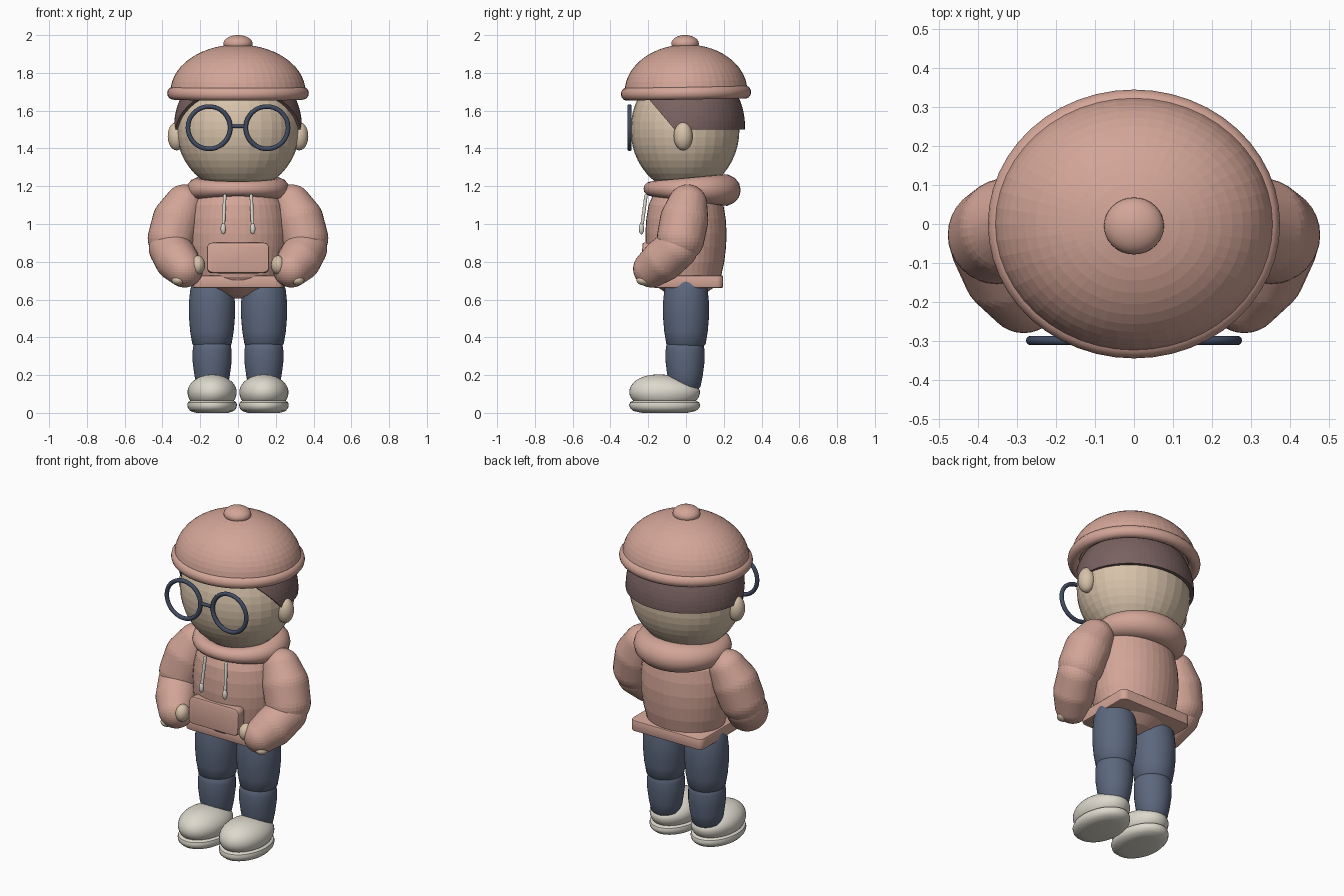
import bpy, bmesh, math
from mathutils import Matrix, Vector

if "Cube" in bpy.data.objects:
    bpy.data.objects.remove(bpy.data.objects["Cube"])


def material(name, rgb):
    m = bpy.data.materials.new(name)
    m.diffuse_color = (*rgb, 1)
    m.use_nodes = True
    m.node_tree.nodes["Principled BSDF"].inputs["Base Color"].default_value = m.diffuse_color
    return m


PINK = material("dusty_pink", (0.65, 0.375, 0.31))
SKIN = material("skin", (0.68, 0.54, 0.40))
DENIM = material("denim_blue", (0.107, 0.136, 0.205))
NAVY = material("dark_navy", (0.053, 0.072, 0.122))
BROWN = material("hair_brown", (0.19, 0.122, 0.118))
WHITE = material("off_white", (0.72, 0.69, 0.61))


def finish(name, bm, mat, angle=40, mirror=False):
    bmesh.ops.recalc_face_normals(bm, faces=bm.faces)
    me = bpy.data.meshes.new(name)
    bm.to_mesh(me)
    bm.free()
    me.materials.append(mat)
    ob = bpy.data.objects.new(name, me)
    bpy.context.collection.objects.link(ob)
    if angle:
        bpy.ops.object.select_all(action='DESELECT')
        ob.select_set(True)
        bpy.context.view_layer.objects.active = ob
        bpy.ops.object.shade_smooth_by_angle(angle=math.radians(angle))
    if mirror:
        ob.modifiers.new("mirror", 'MIRROR').use_axis = (True, False, False)
    return ob


def add_ball(bm, loc, size, u=32, v=20):
    mat = Matrix.Translation(loc) @ Matrix.Diagonal((*size, 1))
    return bmesh.ops.create_uvsphere(bm, u_segments=u, v_segments=v, radius=1, matrix=mat)


def ball(name, loc, size, mat, angle=40, mirror=False, u=32, v=20):
    bm = bmesh.new()
    add_ball(bm, loc, size, u, v)
    return finish(name, bm, mat, angle, mirror)


def limb(name, spheres, mat):
    """Rounded limb wrapped around a few spheres (x, y, z, radius), on both sides."""
    bm = bmesh.new()
    for x, y, z, r in spheres:
        add_ball(bm, (x, y, z), (r, r, r))
    res = bmesh.ops.convex_hull(bm, input=bm.verts)
    junk = {e for e in res["geom_interior"] + res["geom_unused"]
            if isinstance(e, bmesh.types.BMVert)}
    bmesh.ops.delete(bm, geom=list(junk), context='VERTS')
    return finish(name, bm, mat, 40, True)


def grid_faces(bm, rows, wrap):
    n = len(rows)
    for i in range(n if wrap else n - 1):
        a, b = rows[i], rows[(i + 1) % n]
        for j in range(len(a)):
            k = (j + 1) % len(a)
            bm.faces.new((a[j], a[k], b[k], b[j]))


def lathe(name, profile, mat, loc=(0, 0, 0), sx=1, seg=40, angle=40, mirror=False, tilt=0):
    """Turned shape with capped ends from (radius, height) points."""
    bm = bmesh.new()
    rows = [[bm.verts.new((r * sx * math.cos(t * math.tau / seg),
                           r * math.sin(t * math.tau / seg), z)) for t in range(seg)]
            for r, z in profile]
    grid_faces(bm, rows, False)
    bm.faces.new(rows[0])
    bm.faces.new(rows[-1])
    bm.transform(Matrix.Translation(loc) @ Matrix.Rotation(tilt, 4, 'X'))
    return finish(name, bm, mat, angle, mirror)


def ring(name, rx, ry, tube, mat, loc, tilt=0, seg=48, sides=14, mirror=False):
    """Oval ring; tube(angle) gives its half width and half height."""
    bm = bmesh.new()
    rows = []
    for i in range(seg):
        a = i * math.tau / seg
        w, h = tube(a)
        rows.append([])
        for j in range(sides):
            b = j * math.tau / sides
            o = w * math.cos(b)
            rows[-1].append(bm.verts.new(((rx + o) * math.cos(a), (ry + o) * math.sin(a),
                                          h * math.sin(b))))
    grid_faces(bm, rows, True)
    bm.transform(Matrix.Translation(loc) @ Matrix.Rotation(tilt, 4, 'X'))
    return finish(name, bm, mat, 40, mirror)


def rounded_box(name, loc, size, radius, mat, axis, tilt=0, edge=0.008):
    """Box with corners along one axis rounded, then all rims softened."""
    bm = bmesh.new()
    bmesh.ops.create_cube(bm, size=1, matrix=Matrix.Diagonal((*size, 1)))
    es = [e for e in bm.edges
          if abs((e.verts[0].co - e.verts[1].co).normalized()[axis]) > 0.9]
    bmesh.ops.bevel(bm, geom=es, offset=radius, segments=5, profile=0.5, affect='EDGES')
    rim = [e for e in bm.edges if e.calc_face_angle(0) > 1.2]
    bmesh.ops.bevel(bm, geom=rim, offset=edge, segments=2, profile=0.5, affect='EDGES')
    bm.transform(Matrix.Translation(loc) @ Matrix.Rotation(tilt, 4, 'X'))
    return finish(name, bm, mat)


def rod(name, a, b, r, mat, mirror=False):
    a, b = Vector(a), Vector(b)
    bm = bmesh.new()
    m = Matrix.Translation((a + b) / 2) @ (b - a).to_track_quat('Z', 'Y').to_matrix().to_4x4()
    bmesh.ops.create_cone(bm, cap_ends=True, segments=12, radius1=r, radius2=r,
                          depth=(b - a).length, matrix=m)
    return finish(name, bm, mat, 40, mirror)


# Head and ears
ball("head", (0, -0.005, 1.5), (0.325, 0.288, 0.33), SKIN, angle=0, v=24)
ball("ear", (0.325, -0.015, 1.465), (0.047, 0.05, 0.075), SKIN, mirror=True)

# Hair shell: keeps the back and sides, open over the face
bm = bmesh.new()
add_ball(bm, (0, 0, 1.52), (0.338, 0.312, 0.335), 64, 40)
for co, no in (((0, 0, 1.5), (0, 0, -1)), ((0, 0, 1.72), (0, 0, 1)),
               ((0, -0.06, 1.5), (0, -1, -0.85))):
    bmesh.ops.bisect_plane(bm, geom=bm.verts[:] + bm.edges[:] + bm.faces[:],
                           plane_co=co, plane_no=no, clear_outer=True)
hair = finish("hair", bm, BROWN, 0)
solid = hair.modifiers.new("thickness", 'SOLIDIFY')
solid.thickness, solid.offset = 0.02, -1

# Cap: dome, rolled brim and top button
tilt = math.radians(1)
dome = [(0.30, 1.685 - 1.7)] + [(0.325 * math.cos(t * math.pi / 28), 0.25 * math.sin(t * math.pi / 28))
                               for t in range(14)] + [(0.004, 0.25)]
lathe("cap_dome", dome, PINK, (0, 0, 1.7), sx=1.1, seg=48, angle=0, tilt=tilt)
ring("cap_brim", 0.342, 0.312, lambda a: (0.033, 0.035), PINK, (0, 0, 1.693), tilt)
ball("cap_button", (0, -0.005, 1.955), (0.077, 0.073, 0.045), PINK)

# Round glasses
for s in (-1, 1):
    ring("glasses_rim", 0.112, 0.112, lambda a: (0.012, 0.012), NAVY,
         (s * 0.153, -0.299, 1.51), math.pi / 2)
rod("glasses_bridge", (-0.045, -0.299, 1.517), (0.045, -0.299, 1.517), 0.009, NAVY)

# Hoodie body, hem, hood and pocket
body = [(0.03, 0.605), (0.09, 0.625), (0.15, 0.665), (0.185, 0.72), (0.203, 0.8), (0.212, 0.88),
        (0.215, 0.95), (0.21, 1.03), (0.198, 1.1), (0.172, 1.16), (0.12, 1.205), (0.04, 1.225)]
lathe("hoodie_body", body, PINK, sx=1.22, angle=0)
rounded_box("hoodie_hem", (0, 0.012, 0.695), (0.48, 0.37, 0.066), 0.035, PINK, 2)


def hood_tube(a):
    f = (1 + math.sin(a)) / 2        # thick behind the neck, thin in front
    return 0.045 + 0.045 * f, 0.04 + 0.045 * f


ring("hood", 0.205, 0.19, hood_tube, PINK, (0, 0.01, 1.183), math.radians(-1))
rounded_box("front_pocket", (0, -0.205, 0.82), (0.33, 0.06, 0.16), 0.03, PINK, 1,
            math.radians(-4))

# Drawstrings with thicker tips
rod("drawstring", (0.07, -0.212, 1.15), (0.077, -0.232, 1.0), 0.009, WHITE, True)
ball("drawstring_top", (0.07, -0.212, 1.15), (0.009, 0.009, 0.009), WHITE, mirror=True, u=12, v=8)
ball("drawstring_tip", (0.078, -0.236, 0.975), (0.014, 0.014, 0.03), WHITE, mirror=True, u=16, v=10)

# Arms bent so the hands rest by the pocket
limb("upper_arm", [(0.285, 0.008, 1.105, 0.104), (0.325, -0.01, 1.02, 0.128),
                   (0.352, -0.028, 0.925, 0.126)], PINK)
limb("forearm", [(0.36, -0.05, 0.87, 0.112), (0.325, -0.12, 0.81, 0.115),
                 (0.283, -0.182, 0.762, 0.098)], PINK)
ball("hand", (0.212, -0.225, 0.783), (0.037, 0.045, 0.05), SKIN, mirror=True, u=20, v=14)
ball("fingers", (0.315, -0.222, 0.703), (0.036, 0.04, 0.028), SKIN, mirror=True, u=20, v=14)

# Trouser legs: thigh and shin
thigh = [(0.085, 0.345), (0.104, 0.365), (0.115, 0.43), (0.122, 0.51), (0.122, 0.58),
         (0.115, 0.65), (0.095, 0.72), (0.05, 0.76)]
shin = [(0.06, 0.115), (0.082, 0.14), (0.094, 0.2), (0.103, 0.27), (0.103, 0.33),
        (0.098, 0.365), (0.08, 0.385)]
lathe("thigh", thigh, DENIM, (0.138, 0, 0), mirror=True)
lathe("shin", shin, DENIM, (0.137, -0.005, 0), mirror=True)

# Shoes: rounded upper over a thin sole
bm = bmesh.new()
add_ball(bm, (0.137, -0.113, 0.11), (0.13, 0.187, 0.1), 40, 24)
for v in bm.verts:
    v.co.z = max(0.055, v.co.z)
    if v.co.z > 0.11:                # toe higher than heel
        v.co.z = 0.11 + (v.co.z - 0.11) * (0.92 - 0.9 * (v.co.y + 0.113))
finish("shoe_upper", bm, WHITE, 40, True)
sole = [(0.12, 0.0), (0.165, 0.01), (0.183, 0.025), (0.188, 0.042), (0.183, 0.056), (0.165, 0.065)]
lathe("shoe_sole", sole, WHITE, (0.137, -0.113, 0), sx=0.7, mirror=True)
